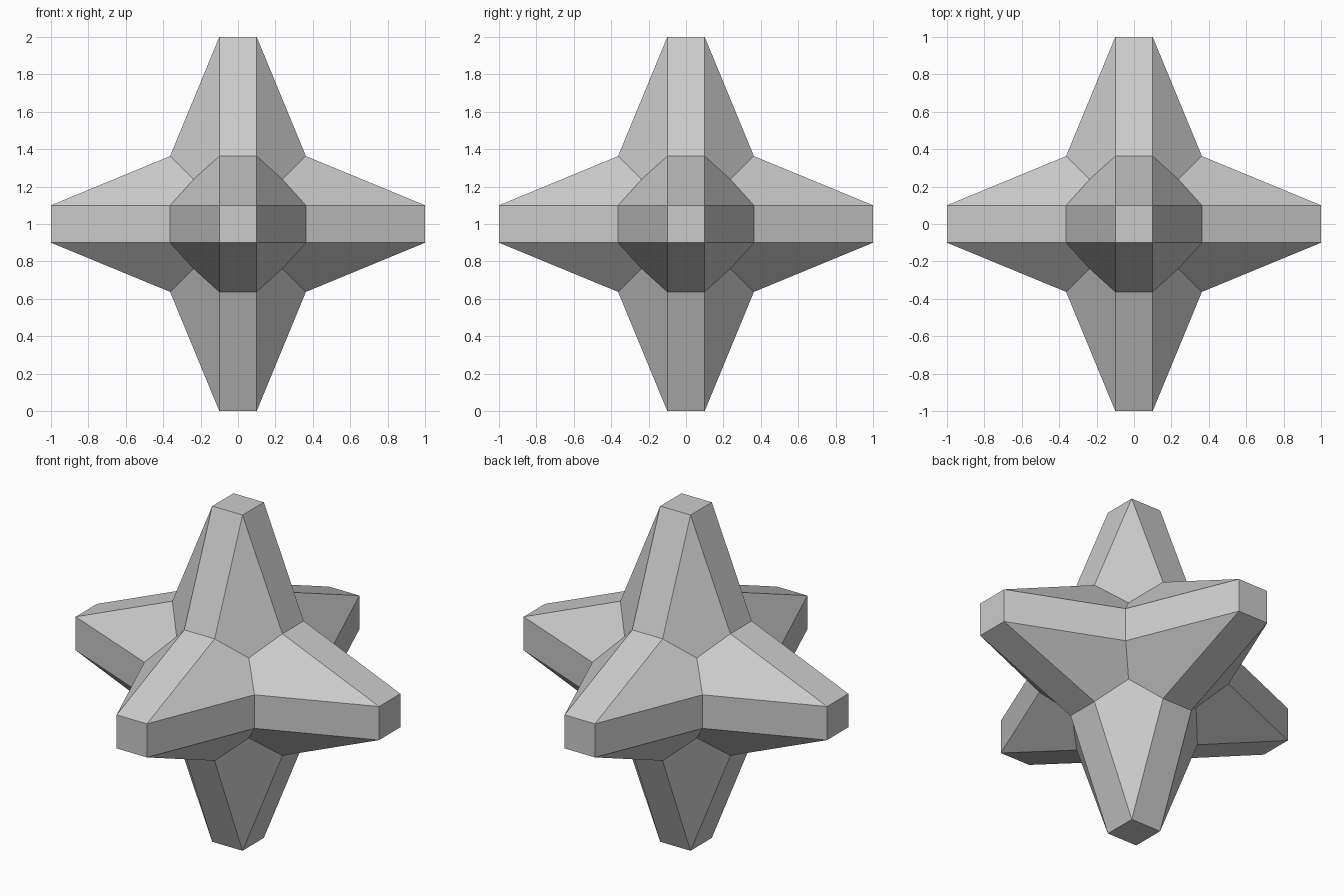
import bpy, bmesh
from itertools import product

if "Cube" in bpy.data.objects:
    bpy.data.objects.remove(bpy.data.objects["Cube"])

TIP, HALF, VALLEY, INNER = 1.0, 0.1, 0.363, 0.238

bm = bmesh.new()


def face(axis, points):
    # points are (along arm, side, side); rotate them onto the arm's axis, then lift to the ground
    verts = []
    for p in points:
        co = [0, 0, 0]
        for i in range(3):
            co[(axis + i) % 3] = p[i]
        co[2] += 1.0
        verts.append(bm.verts.new(co))
    bm.faces.new(verts)


for axis, s in product(range(3), (1, -1)):
    # square end of the arm
    face(axis, [(s * TIP, u * HALF, v * HALF) for u, v in ((1, 1), (-1, 1), (-1, -1), (1, -1))])
    for u in (1, -1):
        # flat strips running from the end down to the neighbouring arms
        strip = [(s * TIP, u * HALF, HALF), (s * TIP, u * HALF, -HALF),
                 (s * VALLEY, u * VALLEY, -HALF), (s * VALLEY, u * VALLEY, HALF)]
        face(axis, strip)
        face(axis, [(a, c, b) for a, b, c in strip])
        # sloping corner facets meeting at the inner hollow
        for v in (1, -1):
            face(axis, [(s * TIP, u * HALF, v * HALF),
                        (s * VALLEY, u * VALLEY, v * HALF),
                        (s * INNER, u * INNER, v * INNER),
                        (s * VALLEY, u * HALF, v * VALLEY)])

bmesh.ops.remove_doubles(bm, verts=bm.verts[:], dist=0.001)
bmesh.ops.recalc_face_normals(bm, faces=bm.faces[:])

# six-armed star
mesh = bpy.data.meshes.new("six_armed_star")
bm.to_mesh(mesh)
bm.free()
bpy.context.collection.objects.link(bpy.data.objects.new("six_armed_star", mesh))
